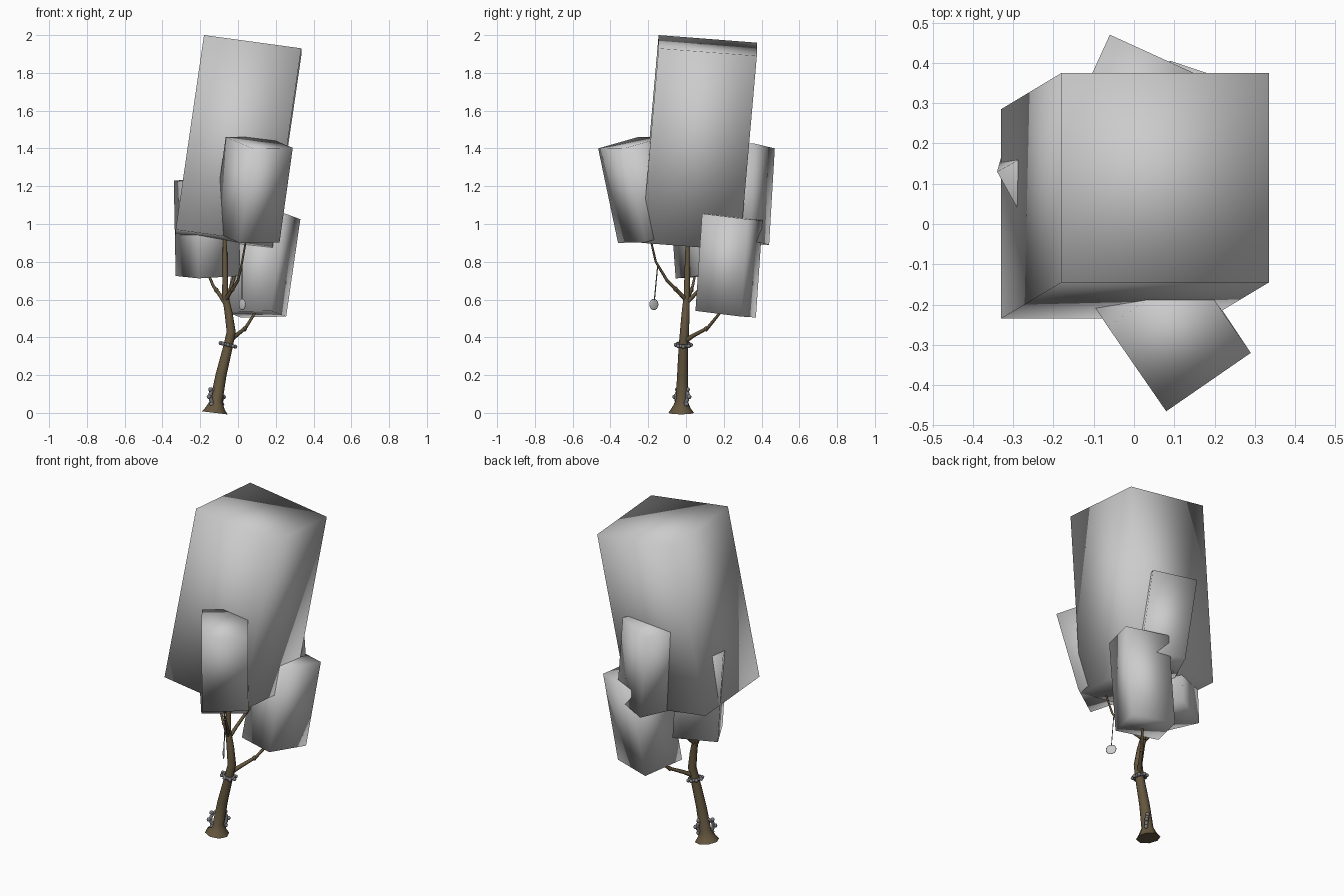
import bpy, bmesh, math
from mathutils import Vector, Matrix

if "Cube" in bpy.data.objects:
    bpy.data.objects.remove(bpy.data.objects["Cube"])


def material(name, col):
    m = bpy.data.materials.new(name)
    m.diffuse_color = (*col, 1)
    m.use_nodes = True
    m.node_tree.nodes["Principled BSDF"].inputs["Base Color"].default_value = m.diffuse_color
    return m


LEAF = material("pale grey", (0.6, 0.6, 0.6))
BARK = material("brown bark", (0.13, 0.095, 0.05))
METAL = material("dark grey", (0.2, 0.2, 0.215))


def add_object(name, mesh, mat, smooth=True):
    mesh.materials.clear()
    mesh.materials.append(mat)
    for p in mesh.polygons:
        p.use_smooth = smooth
        p.material_index = 0
    ob = bpy.data.objects.new(name, mesh)
    bpy.context.collection.objects.link(ob)
    return ob


def block(name, corner, u, v, down):
    """Tilted box from one top corner and three edge vectors."""
    bm = bmesh.new()
    bmesh.ops.create_cube(bm, size=1)
    c, u, v, w = (Vector(a) for a in (corner, u, v, down))
    for p in bm.verts:
        a, b, d = p.co.x + .5, p.co.y + .5, .5 - p.co.z
        p.co = c + u * a + v * b + w * d
    bmesh.ops.recalc_face_normals(bm, faces=bm.faces)
    me = bpy.data.meshes.new(name)
    bm.to_mesh(me)
    bm.free()
    add_object(name, me, LEAF)


def tube(name, points, mat, sides=2, cyclic=False):
    """Tapered tube through (x, y, z, radius) points."""
    cu = bpy.data.curves.new(name + "_path", 'CURVE')
    cu.dimensions = '3D'
    cu.bevel_depth = 1
    cu.bevel_resolution = sides
    cu.use_fill_caps = True
    sp = cu.splines.new('POLY')
    sp.points.add(len(points) - 1)
    sp.use_cyclic_u = cyclic
    for p, (x, y, z, r) in zip(sp.points, points):
        p.co = (x, y, z, 1)
        p.radius = r
    tmp = bpy.data.objects.new(name + "_tmp", cu)
    bpy.context.collection.objects.link(tmp)
    bpy.context.view_layer.update()
    me = bpy.data.meshes.new_from_object(tmp)
    me.name = name
    bpy.data.objects.remove(tmp)
    add_object(name, me, mat)


def ball(name, loc, size, mat, rot=None, u=8, v=6):
    bm = bmesh.new()
    m = Matrix.Translation(loc) @ (rot or Matrix()) @ Matrix.Diagonal((*size, 1))
    bmesh.ops.create_uvsphere(bm, u_segments=u, v_segments=v, radius=1, matrix=m)
    me = bpy.data.meshes.new(name)
    bm.to_mesh(me)
    bm.free()
    add_object(name, me, mat)


def studded_ring(name, centre, normal, radius, thick, studs):
    """Ring of tube with small knobs around the rim."""
    rot = Vector(normal).to_track_quat('Z', 'Y')
    c = Vector(centre)

    def at(i, n, r):
        a = math.tau * i / n
        return c + rot @ Vector((r * math.cos(a), r * math.sin(a), 0))
    tube(name, [(*at(i, 16, radius), thick) for i in range(16)], METAL, 1, True)
    for i in range(studs):
        ball(name + "_stud", at(i, studs, radius + thick), (thick * 1.2,) * 3, METAL)


# Crown blocks
block("main_crown", (-.18, -.145, 2.0), (.515, 0, -.07), (0, .52, -.04), (-.15, -.09, -1.03))
block("front_crown", (.08, -.465, 1.40), (.21, .145, .003), (-.145, .21, .06), (-.07, .105, -.5))
block("right_crown", (.25, .085, 1.055), (.08, .24, -.03), (-.24, .08, -.005), (-.075, -.035, -.515))
block("back_crown", (-.06, .47, 1.40), (.23, -.105, .025), (-.105, -.23, 0), (.06, -.03, -.51))
block("left_crown", (-.34, .13, 1.23), (.122, -.22, -.013), (.22, .122, .013), (.01, .035, -.505))

# Trunk with flared foot
tube("trunk", [(-.123, -.025, 0, .068), (-.12, -.025, .025, .05), (-.115, -.022, .06, .033),
               (-.09, -.018, .2, .029), (-.053, -.014, .35, .025), (-.036, -.008, .43, .024),
               (-.05, -.002, .53, .021), (-.068, .004, .62, .016), (-.07, .01, .95, .011)], BARK)

# Branches
tube("front_branch", [(-.066, 0, .6, .013), (-.04, -.04, .64, .01), (0, -.1, .7, .008),
                      (.022, -.16, .8, .006), (.045, -.19, .93, .005)], BARK, 1)
tube("left_branch", [(-.066, 0, .58, .013), (-.1, .02, .63, .01), (-.13, .035, .67, .008),
                     (-.16, .05, .74, .006)], BARK, 1)
tube("right_branch", [(-.04, 0, .385, .014), (-.01, .04, .41, .011), (.04, .115, .45, .009),
                      (.09, .18, .53, .007), (.1, .2, .58, .006)], BARK, 1)
tube("back_branch", [(-.063, 0, .58, .013), (-.05, .05, .63, .01), (-.01, .16, .75, .008),
                     (.03, .27, .93, .006)], BARK, 1)

# Knots on the branches
for p in ((-.115, .028, .65), (.035, .107, .445), (-.03, -.055, .655)):
    ball("branch_knot", p, (.012, .012, .014), BARK)

# Studded rings on the trunk
studded_ring("trunk_collar", (-.053, -.014, .36), (.25, 0, 1), .031, .009, 8)
studded_ring("foot_ring", (-.115, -.022, .085), (1, -1, .15), .045, .01, 8)

# Hanging swing disc and its cord
tube("swing_cord", [(.02, -.15, .78, .003), (.022, -.168, .59, .003)], METAL, 0)
ball("swing_disc", (.022, -.17, .574), (.03, .03, .005), LEAF,
     Vector((.8, .6, 0)).to_track_quat('Z', 'Y').to_matrix().to_4x4(), 16, 8)
